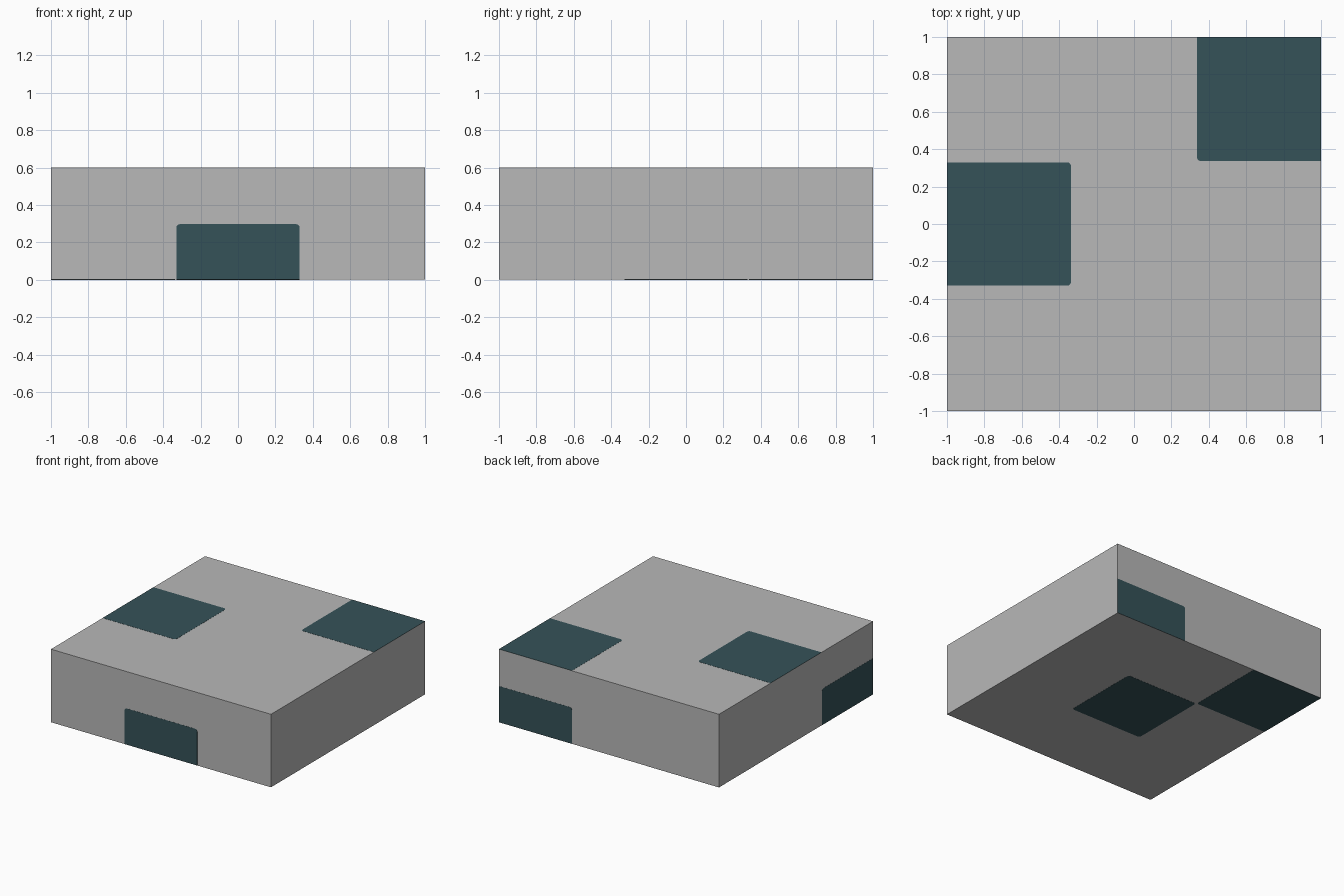
import bpy, bmesh, math
from mathutils import Vector

if "Cube" in bpy.data.objects:
    bpy.data.objects.remove(bpy.data.objects["Cube"])

HEIGHT = 0.6
EDGE = 1.0        # half width of the slab
THICK = 0.001     # coloured panel thickness
RADIUS = 0.02     # rounding of panel corners inside a face


def material(name, rgb):
    m = bpy.data.materials.new(name)
    m.diffuse_color = (*rgb, 1)
    m.use_nodes = True
    m.node_tree.nodes["Principled BSDF"].inputs["Base Color"].default_value = m.diffuse_color
    return m


grey = material("light_grey", (0.479, 0.479, 0.479))
teal = material("dark_teal", (0.0356, 0.0844, 0.0976))


def add_object(name, bm, mat):
    bmesh.ops.recalc_face_normals(bm, faces=bm.faces)
    mesh = bpy.data.meshes.new(name)
    bm.to_mesh(mesh)
    bm.free()
    mesh.materials.append(mat)
    obj = bpy.data.objects.new(name, mesh)
    bpy.context.collection.objects.link(obj)
    return obj


def panel_outline(u0, u1, v0, v1, vmin, vmax):
    """Rectangle whose corners are rounded unless they touch the slab's edge."""
    pts = []
    corners = [(u1, v1, -1, -1), (u0, v1, 1, -1), (u0, v0, 1, 1), (u1, v0, -1, 1)]
    for k, (u, v, su, sv) in enumerate(corners):
        if abs(u) >= EDGE or v <= vmin or v >= vmax:
            pts.append((u, v))
            continue
        for i in range(5):
            a = (k + i / 4) * math.pi / 2
            pts.append((u + su * RADIUS + RADIUS * math.cos(a),
                        v + sv * RADIUS + RADIUS * math.sin(a)))
    return pts


def panel(name, origin, u_dir, v_dir, normal, rect, v_range):
    o, u_dir, v_dir, n = (Vector(t) for t in (origin, u_dir, v_dir, normal))
    bm = bmesh.new()
    verts = [bm.verts.new(o + u_dir * u + v_dir * v)
             for u, v in panel_outline(*rect, *v_range)]
    face = bm.faces.new(verts)
    out = bmesh.ops.extrude_face_region(bm, geom=[face], use_keep_orig=True)
    moved = [g for g in out["geom"] if isinstance(g, bmesh.types.BMVert)]
    bmesh.ops.translate(bm, verts=moved, vec=n * THICK)
    return add_object(name, bm, teal)


# Slab body
bm = bmesh.new()
bmesh.ops.create_cube(bm, size=1)
bmesh.ops.scale(bm, verts=bm.verts, vec=(2, 2, HEIGHT))
bmesh.ops.translate(bm, verts=bm.verts, vec=(0, 0, HEIGHT / 2))
add_object("slab_body", bm, grey)

# Spans of a three-by-three grid, with a thin gap between cells
LOW, MID, HIGH = (-1, -0.337), (-0.33, 0.33), (0.337, 1)
BOTTOM = (0, 0.297)
X, Y, Z = (1, 0, 0), (0, 1, 0), (0, 0, 1)
FLAT, SIDE = (-1, 1), (0, HEIGHT)

# Top and bottom panels
top, under = (0, 0, HEIGHT), (0, 0, 0)
panel("top_left_panel", top, X, Y, Z, LOW + MID, FLAT)
panel("top_corner_panel", top, X, Y, Z, HIGH + HIGH, FLAT)
panel("bottom_centre_panel", under, X, Y, (0, 0, -1), MID + MID, FLAT)
panel("bottom_corner_panel", under, X, Y, (0, 0, -1), LOW + HIGH, FLAT)

# Side panels in the lower row
panel("front_panel", (0, -1, 0), X, Z, (0, -1, 0), MID + BOTTOM, SIDE)
panel("back_panel", (0, 1, 0), X, Z, Y, HIGH + BOTTOM, SIDE)
panel("left_panel", (-1, 0, 0), Y, Z, (-1, 0, 0), LOW + BOTTOM, SIDE)
